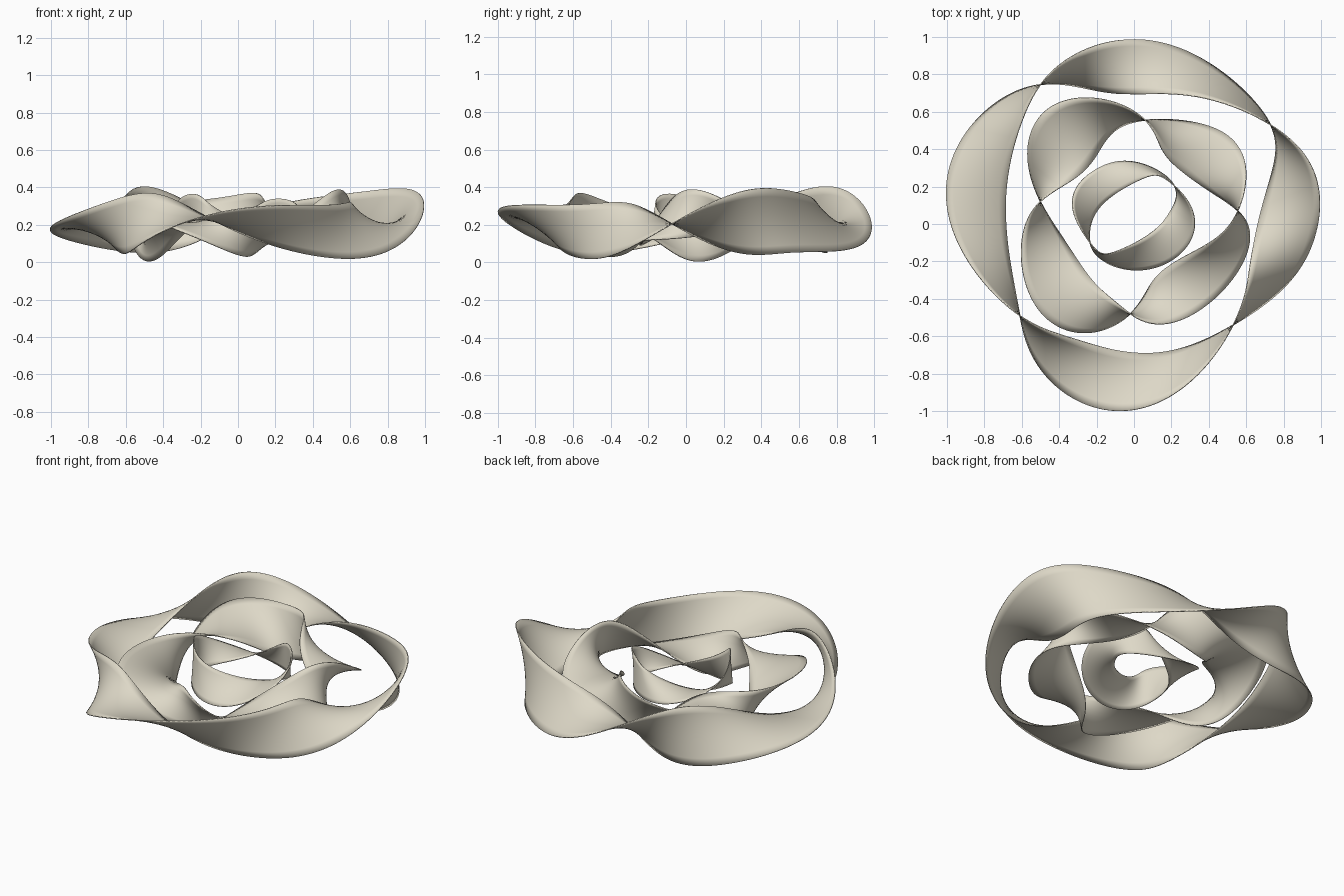
import bpy, math

beige = bpy.data.materials.new("warm_beige")
beige.diffuse_color = (0.73, 0.69, 0.575, 1.0)


def sample(points, t):
    """Smooth periodic interpolation through evenly spaced stations."""
    n = len(points)
    total = [0.0, 0.0, 0.0]
    for k, p in enumerate(points):
        x = t - 2 * math.pi * k / n
        s = math.tan(x / 2)
        w = 1.0 if abs(s) < 1e-7 else math.sin(n * x / 2) / (n * s)
        total = [a + w * b for a, b in zip(total, p)]
    return total


def ribbon(name, edge_a, edge_b, steps, across=8):
    """Closed twisted band ruled between two edge loops."""
    verts, faces = [], []
    row = across + 1
    for i in range(steps):
        t = 2 * math.pi * i / steps
        a, b = sample(edge_a, t), sample(edge_b, t)
        for j in range(row):
            f = j / across
            verts.append([p + (q - p) * f for p, q in zip(a, b)])
        n = (i + 1) % steps
        for j in range(across):
            faces.append((i * row + j, n * row + j, n * row + j + 1, i * row + j + 1))
    mesh = bpy.data.meshes.new(name)
    mesh.from_pydata(verts, [], faces)
    mesh.materials.append(beige)
    obj = bpy.data.objects.new(name, mesh)
    bpy.context.collection.objects.link(obj)
    mod = obj.modifiers.new("thickness", 'SOLIDIFY')
    mod.thickness, mod.offset = 0.006, 0.0
    bpy.ops.object.select_all(action='DESELECT')
    obj.select_set(True)
    bpy.context.view_layer.objects.active = obj
    bpy.ops.object.shade_smooth_by_angle(angle=math.radians(40))
    return obj


# Outer band: four half twists
ribbon("outer_band",
       [(.73, .53, .385), (.27, .69, .32), (-.12, .70, .16), (-.5, .745, .05),
        (-.91, .47, .12), (-.955, -.07, .22), (-.61, -.49, .35), (-.30, -.62, .315),
        (.1, -.69, .12), (.53, -.54, .02), (.885, -.24, .11), (.985, .2, .345)],
       [(.73, .53, .05), (.36, .885, .075), (-.17, .965, .27), (-.5, .745, .405),
        (-.64, .42, .30), (-.68, -.05, .12), (-.61, -.49, .045), (-.45, -.835, .14),
        (.09, -.97, .295), (.53, -.54, .31), (.62, -.22, .285), (.71, .18, .08)],
       240)

# Middle band: four half twists the other way, dipping towards the left
ribbon("middle_band",
       [(.555, .07, .385), (.585, .36, .24), (.36, .535, .14), (.06, .555, .08),
        (-.14, .46, .12), (-.27, .28, .235), (-.5, .12, .265), (-.6, -.22, .26),
        (-.37, -.565, .19), (-.02, -.48, .045), (.13, -.27, .08), (.37, -.12, .28)],
       [(.555, .07, .14), (.33, .225, .19), (.16, .38, .30), (.06, .555, .37),
        (-.27, .675, .325), (-.555, .48, .22), (-.5, .12, .01), (-.33, -.15, .11),
        (-.18, -.345, .22), (-.02, -.48, .27), (.26, -.51, .17), (.585, -.2, .12)],
       200)

# Inner band: two half twists
ribbon("inner_band",
       [(.215, .205, .155), (.03, .325, .14), (-.2, .295, .19), (-.33, .11, .30),
        (-.235, -.1, .365), (-.12, -.155, .29), (.08, -.055, .21), (.195, .07, .18)],
       [(.215, .205, .34), (.1, .26, .30), (-.07, .18, .21), (-.215, .04, .17),
        (-.235, -.1, .155), (-.14, -.21, .105), (.14, -.225, .12), (.325, 0, .275)],
       140)
